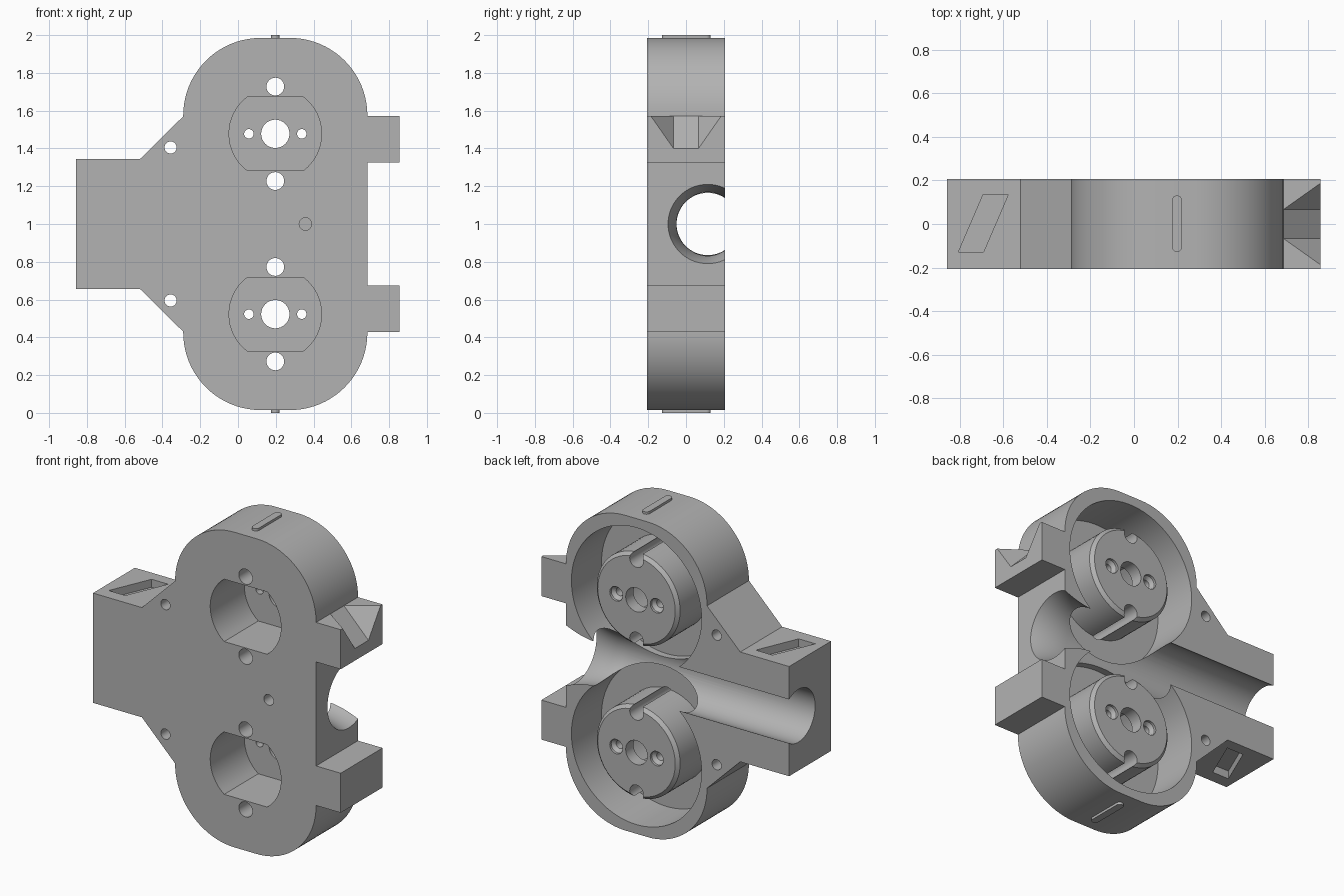
import bpy, bmesh, math
from mathutils import Vector, Matrix

if "Cube" in bpy.data.objects:
    bpy.data.objects.remove(bpy.data.objects["Cube"])

CX, D = 0.1975, 0.207          # pocket axis x, half depth
ZS = (1.4775, 0.5225)          # pocket centre heights

grey = bpy.data.materials.new("grey plastic")
grey.diffuse_color = (0.45, 0.45, 0.45, 1)
grey.use_nodes = True
grey.node_tree.nodes["Principled BSDF"].inputs["Base Color"].default_value = grey.diffuse_color


def make(name, bm):
    bmesh.ops.recalc_face_normals(bm, faces=bm.faces)
    me = bpy.data.meshes.new(name)
    bm.to_mesh(me)
    bm.free()
    me.materials.append(grey)
    ob = bpy.data.objects.new(name, me)
    bpy.context.collection.objects.link(ob)
    return ob


def prism(name, pts, a, b, axis='Y'):
    """Extrude a flat outline between a and b along Y (x,z points) or Z (x,y points)."""
    bm = bmesh.new()
    place = (lambda p, t: (p[0], t, p[1])) if axis == 'Y' else (lambda p, t: (p[0], p[1], t))
    lo = [bm.verts.new(place(p, a)) for p in pts]
    hi = [bm.verts.new(place(p, b)) for p in pts]
    bm.faces.new(lo)
    bm.faces.new(hi)
    n = len(pts)
    for i in range(n):
        j = (i + 1) % n
        bm.faces.new((lo[i], lo[j], hi[j], hi[i]))
    return make(name, bm)


def lathe(name, profile, centre, axis='Y', n=64):
    """Solid of revolution from (position, radius) pairs along the axis."""
    bm = bmesh.new()
    rings = []
    for t, r in profile:
        ring = []
        for i in range(n):
            a = 2 * math.pi * i / n
            u, v = r * math.cos(a), r * math.sin(a)
            off = (u, t, v) if axis == 'Y' else (t, u, v)
            ring.append(bm.verts.new(Vector(centre) + Vector(off)))
        rings.append(ring)
    for p, q in zip(rings, rings[1:]):
        for i in range(n):
            j = (i + 1) % n
            bm.faces.new((p[i], p[j], q[j], q[i]))
    bm.faces.new(rings[0])
    bm.faces.new(rings[-1])
    return make(name, bm)


def drill(x, z, r, a=-0.4, b=0.4, n=32):
    return lathe("cutter", [(a, r), (b, r)], (x, 0, z), n=n)


def boolean(ob, others, op='DIFFERENCE'):
    for c in others:
        m = ob.modifiers.new("bool", 'BOOLEAN')
        m.operation, m.object, m.solver = op, c, 'EXACT'
        bpy.context.view_layer.objects.active = ob
        bpy.ops.object.modifier_apply(modifier=m.name)
        bpy.data.objects.remove(c, do_unlink=True)


def arc(cx, cz, r, a0, a1, n):
    return [(cx + r * math.cos(math.radians(a0 + (a1 - a0) * i / n)),
             cz + r * math.sin(math.radians(a0 + (a1 - a0) * i / n))) for i in range(n + 1)]


# body outline: upper half, then mirrored about z = 1
R = 0.41
half = [(0.685, 1.325), (0.855, 1.325), (0.855, 1.572), (0.685, 1.572)]
half += arc(0.685 - R, 1.985 - R, R, 0, 90, 20)
half += arc(-0.29 + R, 1.985 - R, R, 90, 180, 20)
half += [(-0.29, 1.57), (-0.52, 1.343), (-0.858, 1.343)]
outline = half + [(x, 2 - z) for x, z in reversed(half)]
body = prism("body", outline, -D, D)

# round pockets open at the back
boolean(body, [lathe("cutter", [(-0.09, 0.45), (0.4, 0.45)], (CX, 0, z), n=96) for z in ZS])

# lengthwise channel with a flared mouth on the right
flare = [(-1.2, 0.165)]
flare += [(0.46 + 0.225 * t / 8, 0.165 + 0.045 * (t / 8) ** 2) for t in range(9)]
flare += [(0.70, 0.217), (1.2, 0.217)]
boolean(body, [lathe("cutter", flare, (0, 0.115, 1.0), 'X', 64)])

# bosses standing in the pockets, flush with the back
boolean(body, [lathe("boss", [(-0.13, 0.288), (D - 0.02, 0.288), (D, 0.268)], (CX, 0, z))
               for z in ZS], 'UNION')

cutters = []
for z in ZS:
    # flat-sided cavity from the front
    r, h = 0.245, 0.195
    a = math.degrees(math.asin(h / r))
    cavity = arc(CX, z, r, -a, a, 16) + arc(CX, z, r, 180 - a, 180 + a, 16)
    cutters.append(prism("cutter", cavity, -0.4, 0.13))
    # centre hole, edge holes and countersunk screw holes
    cutters.append(drill(CX, z, 0.075))
    cutters += [drill(CX, z + s * 0.25, 0.047) for s in (-1, 1)]
    cutters += [lathe("cutter", [(0, 0.025), (0.172, 0.025), (0.192, 0.045), (0.4, 0.045)],
                      (CX + s * 0.14, 0, z), n=32) for s in (-1, 1)]

# side holes and the blind front hole
cutters += [drill(-0.357, 1 + s * 0.405, 0.032) for s in (-1, 1)]
cutters.append(drill(0.357, 1.0, 0.033, -0.4, -0.1))

# slanted recesses on top and bottom of the left block
slant = [(-0.805, -0.128), (-0.69, -0.128), (-0.577, 0.135), (-0.692, 0.135)]
cutters.append(prism("cutter", slant, 1.293, 1.5, 'Z'))
cutters.append(prism("cutter", slant, 0.5, 0.707, 'Z'))

# wedge notch in the upper right tab
bm = bmesh.new()
for s in (-1, 1):
    for p in ((0.685, 0.067, 1.573), (0.856, 0.188, 1.573), (0.856, 0.067, 1.40)):
        bm.verts.new((p[0], s * p[1], p[2]))
bmesh.ops.convex_hull(bm, input=bm.verts)
cutters.append(make("cutter", bm))
boolean(body, cutters)

# raised ribs on top and bottom
rib = arc(CX, 0.108, 0.023, 0, 180, 12) + arc(CX, -0.105, 0.023, 180, 360, 12)
ribs = [prism("top_rib", rib, 1.975, 2.0, 'Z'), prism("bottom_rib", rib, 0.0, 0.025, 'Z')]

for ob in [body] + ribs:
    bpy.ops.object.select_all(action='DESELECT')
    ob.select_set(True)
    bpy.context.view_layer.objects.active = ob
    bpy.ops.object.shade_smooth_by_angle(angle=math.radians(25))
